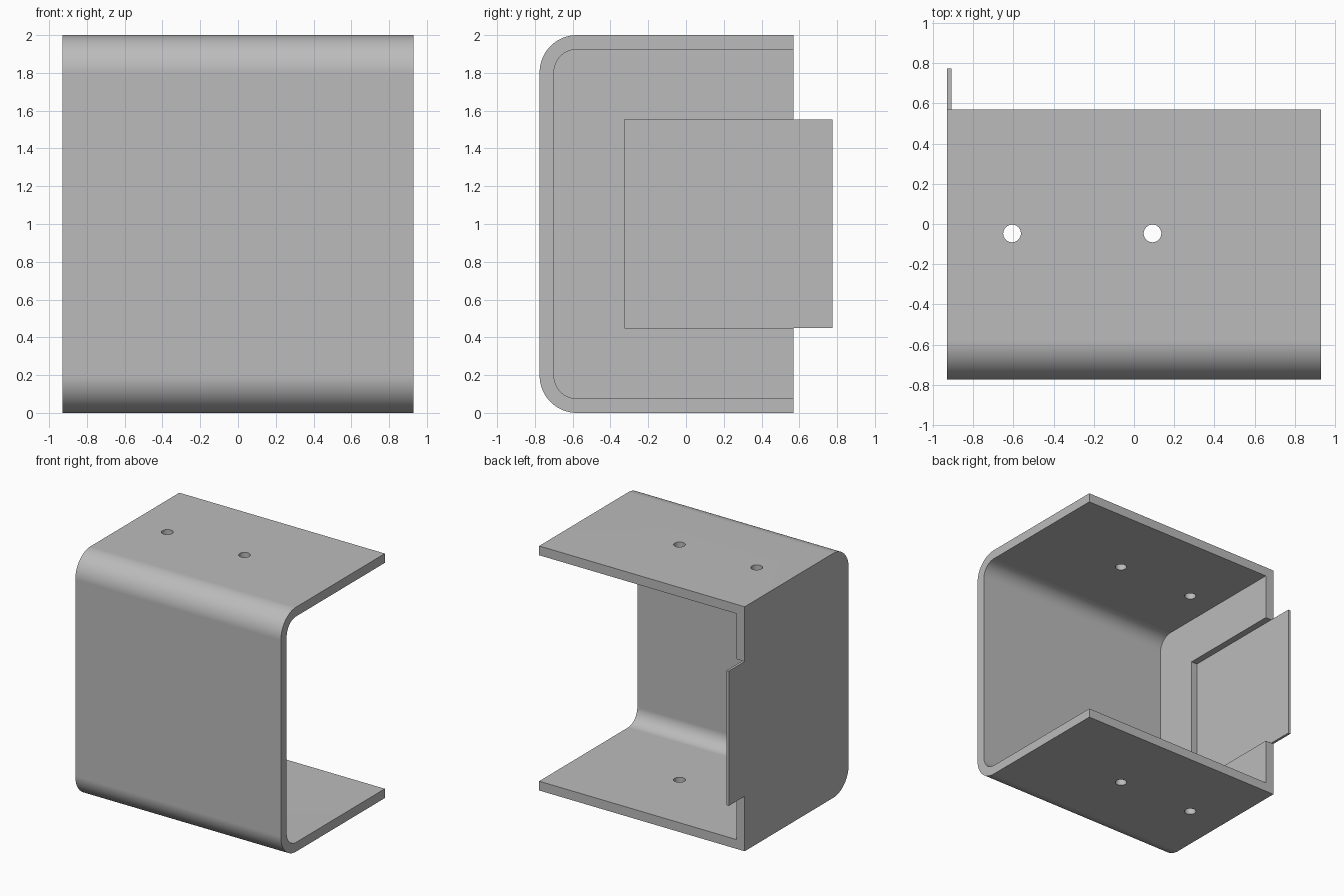
import bpy, bmesh
from math import sin, cos, pi

if "Cube" in bpy.data.objects:
    bpy.data.objects.remove(bpy.data.objects["Cube"])

W = 0.93             # half width in x
T = 0.076            # wall thickness
FRONT, BACK, TAB = -0.775, 0.57, 0.775
Z0, Z1 = 0.45, 1.552  # tab and recess height range


def prism(name, pts, axis, lo, hi):
    """Extrude a 2D outline along x (points are y, z) or z (points are x, y)."""
    place = (lambda p, d: (d, *p)) if axis == 'X' else (lambda p, d: (*p, d))
    bm = bmesh.new()
    a = [bm.verts.new(place(p, lo)) for p in pts]
    b = [bm.verts.new(place(p, hi)) for p in pts]
    bm.faces.new(a[::-1])
    bm.faces.new(b)
    for i in range(len(pts)):
        j = (i + 1) % len(pts)
        bm.faces.new((a[i], a[j], b[j], b[i]))
    bmesh.ops.recalc_face_normals(bm, faces=bm.faces)
    me = bpy.data.meshes.new(name)
    bm.to_mesh(me)
    bm.free()
    ob = bpy.data.objects.new(name, me)
    bpy.context.collection.objects.link(ob)
    return ob


def rounded_front(y, z0, z1, r, n=16):
    """Upper then lower rounded front corner, as (y, z) points."""
    top = [(y + r - r * sin(pi / 2 * i / n), z1 - r + r * cos(pi / 2 * i / n)) for i in range(n + 1)]
    return top + [(p, z0 + z1 - q) for p, q in reversed(top)]


# Solid body whose side outline includes the back tab
outline = rounded_front(FRONT, 0, 2, 0.197)
outline += [(BACK, 0), (BACK, Z0), (TAB, Z0), (TAB, Z1), (BACK, Z1), (BACK, 2)]
body = prism("bracket_housing", outline, 'X', -W, W)

# Cavity open to the right and back, leaving the closed left wall
inner = rounded_front(FRONT + T, T, 2 - T, 0.197 - T) + [(1, T), (1, 2 - T)]
cutters = [prism("cavity_cutter", inner, 'X', -W + T, 1.2)]

# Recess that thins the left wall down to the tab plate
cutters.append(prism("recess_cutter", [(-0.326, Z0), (1, Z0), (1, Z1), (-0.326, Z1)],
                     'X', -W + 0.021, -W + T + 0.05))

# Screw holes through both flanges
for x in (-0.607, 0.092):
    ring = [(x + 0.044 * cos(2 * pi * i / 32), -0.047 + 0.044 * sin(2 * pi * i / 32)) for i in range(32)]
    cutters.append(prism("hole_cutter", ring, 'Z', -0.2, 2.2))

# Apply every cut to the body
bpy.context.view_layer.objects.active = body
body.select_set(True)
for c in cutters:
    c.hide_render = True
    m = body.modifiers.new("cut", 'BOOLEAN')
    m.operation = 'DIFFERENCE'
    m.solver = 'EXACT'
    m.object = c
    bpy.ops.object.modifier_apply(modifier=m.name)
    bpy.data.objects.remove(c)

# Mid-grey material
grey = bpy.data.materials.new("mid_grey")
grey.diffuse_color = (0.5, 0.5, 0.5, 1)
grey.use_nodes = True
grey.node_tree.nodes["Principled BSDF"].inputs["Base Color"].default_value = grey.diffuse_color
body.data.materials.clear()
body.data.materials.append(grey)

# Smooth the bends, keep edges sharp
bpy.ops.object.shade_smooth_by_angle(angle=pi / 6)
wn = body.modifiers.new("weighted_normals", 'WEIGHTED_NORMAL')
wn.keep_sharp = True
